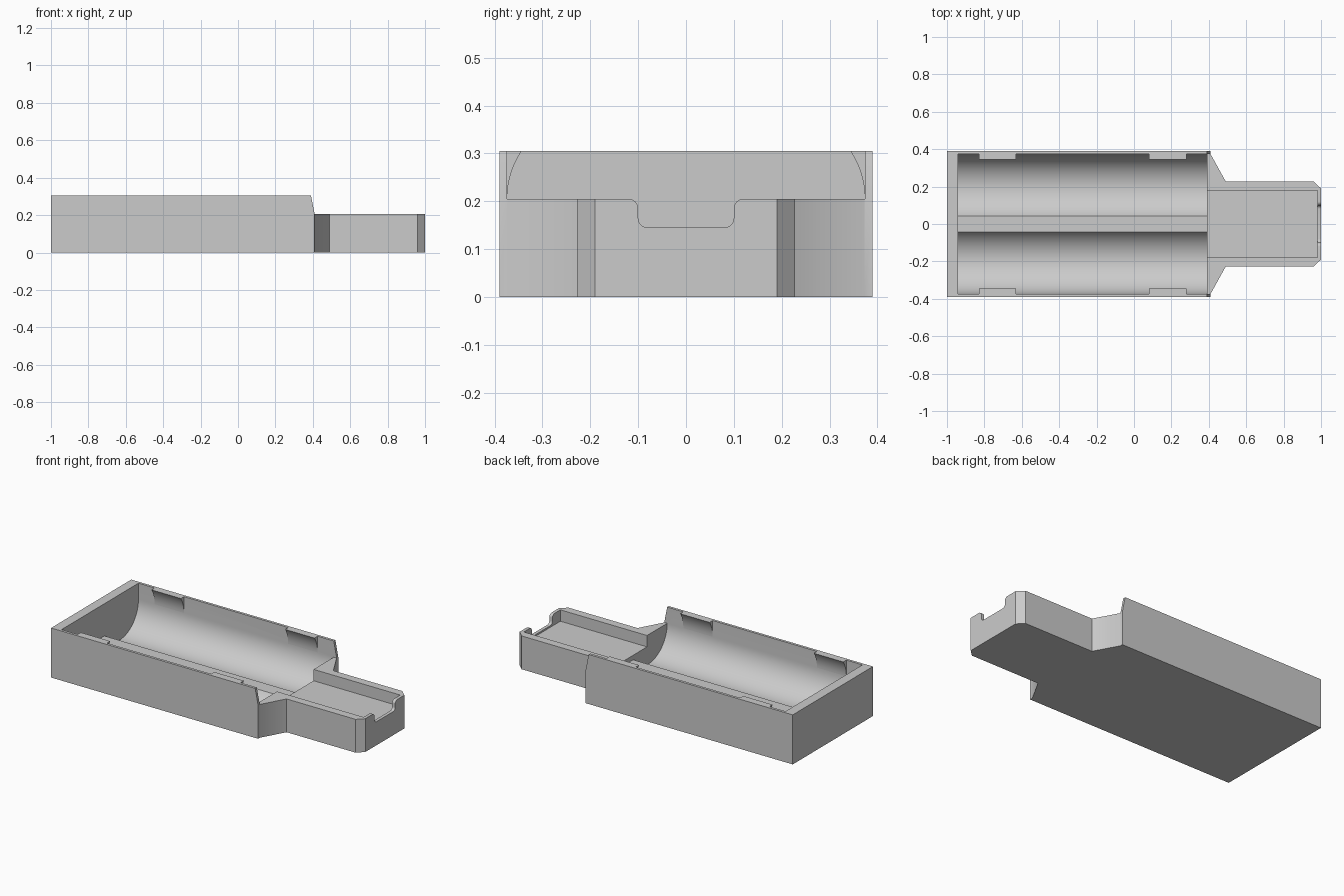
import bpy, bmesh
from math import pi, sin, cos, acos, asin

if "Cube" in bpy.data.objects:
    bpy.data.objects.remove(bpy.data.objects["Cube"], do_unlink=True)

grey = bpy.data.materials.new("plain_grey")
grey.use_nodes = True
grey.diffuse_color = (0.6, 0.6, 0.6, 1)
grey.node_tree.nodes["Principled BSDF"].inputs["Base Color"].default_value = (0.6, 0.6, 0.6, 1)


def prism(name, outline, axis, start, end):
    """Extrude a 2D outline along one axis."""
    place = {"x": lambda u, v, t: (t, u, v),
             "y": lambda u, v, t: (u, t, v),
             "z": lambda u, v, t: (u, v, t)}[axis]
    bm = bmesh.new()
    rings = [[bm.verts.new(place(u, v, t)) for u, v in outline] for t in (start, end)]
    count = len(outline)
    for ring in rings:
        bm.faces.new(ring)
    for i in range(count):
        j = (i + 1) % count
        bm.faces.new((rings[0][i], rings[0][j], rings[1][j], rings[1][i]))
    bmesh.ops.recalc_face_normals(bm, faces=bm.faces)
    mesh = bpy.data.meshes.new(name)
    bm.to_mesh(mesh)
    bm.free()
    mesh.materials.append(grey)
    obj = bpy.data.objects.new(name, mesh)
    bpy.context.collection.objects.link(obj)
    return obj


def arc(cu, cv, r, a0, a1, steps):
    return [(cu + r * cos(a0 + (a1 - a0) * i / steps),
             cv + r * sin(a0 + (a1 - a0) * i / steps)) for i in range(steps + 1)]


def mirrored(half):
    """Close a half outline by mirroring it."""
    return half + [(-u, v) for u, v in reversed(half)]


def rect(u0, u1, v0, v1):
    return [(u0, v0), (u1, v0), (u1, v1), (u0, v1)]


def cut(target, cutter):
    """Subtract the cutter, then discard it."""
    mod = target.modifiers.new("cut", "BOOLEAN")
    mod.operation = "DIFFERENCE"
    mod.solver = "EXACT"
    mod.object = cutter
    bpy.context.view_layer.update()
    result = target.evaluated_get(bpy.context.evaluated_depsgraph_get())
    mesh = bpy.data.meshes.new_from_object(result)
    target.modifiers.clear()
    target.data = mesh
    bpy.data.objects.remove(cutter, do_unlink=True)


TOP, SHELF = 0.305, 0.205
TROUGH_Y, TROUGH_R, WALL = 0.194, 0.18, 0.374
RIDGE = 0.043

# Tray body: wide box that tapers to a narrow nose
right_side = [(-1, -0.39), (0.41, -0.39), (0.41, -0.373), (0.49, -0.228),
              (0.96, -0.228), (1, -0.19)]
plan = right_side + [(x, -y) for x, y in reversed(right_side)]
body = prism("tray_body", plan, "z", 0, TOP)

# Lower nose with a sloping end on the box walls
cut(body, prism("nose_cutter", [(0.39, TOP), (0.41, SHELF), (1.1, SHELF), (1.1, 0.5), (0.39, 0.5)],
                "y", -0.5, 0.5))

# Twin round troughs with a low ridge between them
ridge_angle = pi + acos((TROUGH_Y - RIDGE) / TROUGH_R)
trough = arc(TROUGH_Y, SHELF, TROUGH_R, ridge_angle, 2 * pi, 28) + [(WALL, 0.5)]
cut(body, prism("trough_cutter", mirrored(trough), "x", -0.94, 0.39))

# Open mouth above the shelf, and the shallow nose tray
cut(body, prism("mouth_cutter", rect(-WALL, WALL, SHELF, 0.5), "x", 0.35, 0.6))
cut(body, prism("nose_tray_cutter", rect(-0.178, 0.178, 0.135, 0.5), "x", 0.37, 0.98))

# Rounded cable notch in the nose end
notch = (arc(0.08, 0.165, 0.02, -pi / 2, 0, 6)
         + arc(0.12, 0.185, 0.02, pi, pi / 2, 6) + [(0.12, 0.4)])
cut(body, prism("notch_cutter", mirrored(notch), "x", 0.95, 1.1))

# Retaining tabs curving in over the troughs
parts = [body]
rise = asin((TOP - SHELF) / TROUGH_R)
tab = arc(TROUGH_Y, SHELF, TROUGH_R, 0, rise, 10) + [(WALL + 0.004, TOP), (WALL + 0.004, SHELF)]
for side, sign in (("left", 1), ("right", -1)):
    for place, x0, x1 in (("rear", -0.83, -0.63), ("front", 0.08, 0.28)):
        outline = [(sign * u, v) for u, v in tab]
        parts.append(prism(f"{side}_{place}_tab", outline, "x", x0, x1))

# Smooth the curved surfaces and keep edges sharp
bpy.context.view_layer.update()
for part in parts:
    part.select_set(True)
bpy.context.view_layer.objects.active = body
bpy.ops.object.shade_smooth_by_angle(angle=pi / 6)
